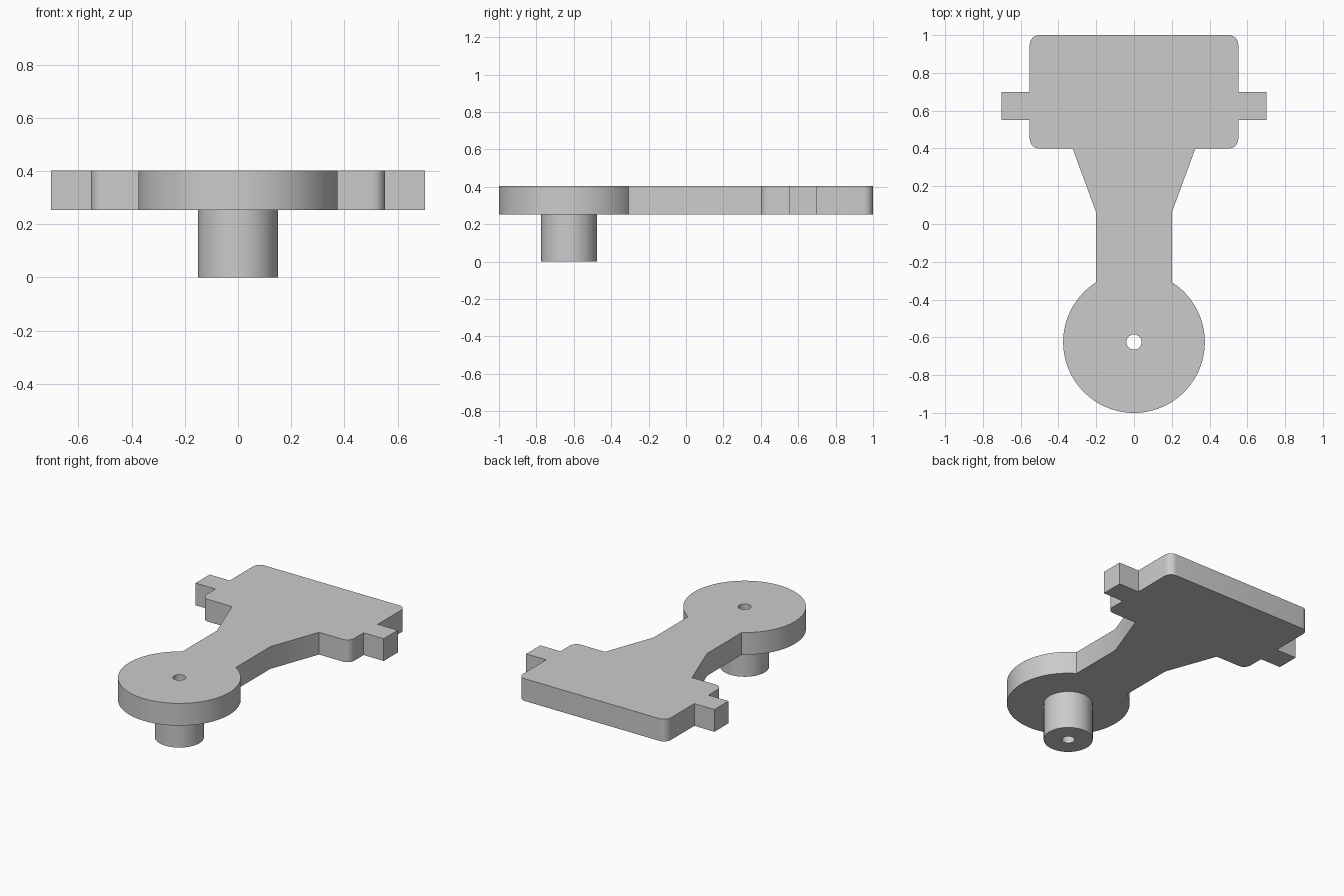
import bpy
import bmesh
from math import pi, sin, cos, acos, asin

cube = bpy.data.objects.get("Cube")
if cube:
    bpy.data.objects.remove(cube)

HUB_Y, HUB_R, PIN_R, HOLE_R = -0.625, 0.375, 0.15, 0.04
UNDERSIDE, TOP = 0.253, 0.403
NECK, BODY, TAB = 0.2, 0.552, 0.702

grey = bpy.data.materials.new("plain grey")
grey.use_nodes = True
colour = (0.6, 0.6, 0.6, 1)
grey.diffuse_color = colour
grey.node_tree.nodes["Principled BSDF"].inputs["Base Color"].default_value = colour


def arc(cx, cy, r, start, end, steps):
    """Points along an arc, both ends included."""
    angles = [start + (end - start) * i / steps for i in range(steps + 1)]
    return [(cx + r * cos(a), cy + r * sin(a)) for a in angles]


def circle(r, steps):
    return arc(0, HUB_Y, r, 0, 2 * pi, steps)[:-1]


def slab(name, loops, z0, z1):
    """Solid from an outline and its holes, raised from z0 to z1."""
    bm = bmesh.new()
    edges = []
    for loop in loops:
        verts = [bm.verts.new((x, y, z0)) for x, y in loop]
        edges += [bm.edges.new((a, b)) for a, b in zip(verts, verts[1:] + verts[:1])]
    bmesh.ops.triangle_fill(bm, use_beauty=True, edges=edges, normal=(0, 0, 1))
    grown = bmesh.ops.extrude_face_region(bm, geom=bm.faces[:], use_keep_orig=True)
    for item in grown["geom"]:
        if isinstance(item, bmesh.types.BMVert):
            item.co.z = z1
    bmesh.ops.recalc_face_normals(bm, faces=bm.faces[:])
    bmesh.ops.dissolve_limit(bm, angle_limit=0.001, verts=[], edges=bm.edges[:])
    mesh = bpy.data.meshes.new(name)
    bm.to_mesh(mesh)
    bm.free()
    mesh.materials.append(grey)
    obj = bpy.data.objects.new(name, mesh)
    bpy.context.collection.objects.link(obj)
    bpy.ops.object.select_all(action="DESELECT")
    obj.select_set(True)
    bpy.context.view_layer.objects.active = obj
    bpy.ops.object.shade_smooth_by_angle(angle=0.5)
    return obj


# Half outline: round hub, neck, flare, body with side tab
corner = 0.05
half = arc(0, HUB_Y, HUB_R, -pi / 2, acos(NECK / HUB_R), 40)
half += [(NECK, 0.06), (0.325, 0.4)]
half += arc(BODY - corner, 0.4 + corner, corner, -pi / 2, 0, 8)
half += [(BODY, 0.55), (TAB, 0.55), (TAB, 0.7), (BODY, 0.7)]
half += arc(BODY - corner, 1 - corner, corner, 0, pi / 2, 8)
outline = half + [(-x, y) for x, y in reversed(half[1:])]

# Flat arm plate and the hollow pin under its hub
slab("arm_plate", [outline, circle(HOLE_R, 32)], UNDERSIDE, TOP)
slab("pivot_pin", [circle(PIN_R, 64), circle(HOLE_R, 32)], 0, UNDERSIDE)
